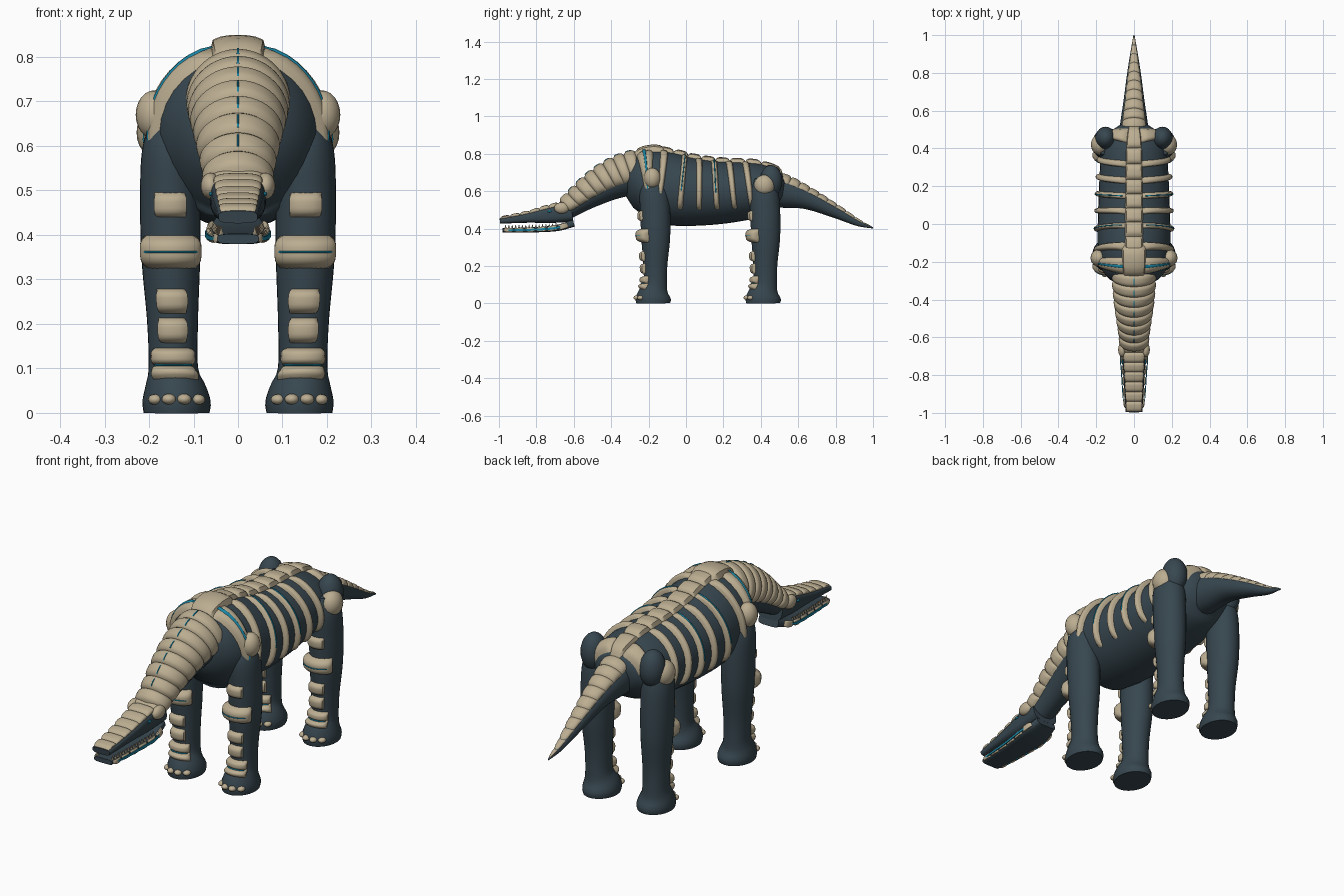
import bpy, bmesh
from math import sin, cos, pi, copysign
from mathutils import Vector, Matrix

if "Cube" in bpy.data.objects:
    bpy.data.objects.remove(bpy.data.objects["Cube"])


def material(name, rgb):
    m = bpy.data.materials.new(name)
    m.use_nodes = True
    m.diffuse_color = (*rgb, 1)
    m.node_tree.nodes["Principled BSDF"].inputs["Base Color"].default_value = (*rgb, 1)
    return m


HIDE = material("dark slate hide", (0.038, 0.062, 0.078))
BONE = material("sandy bone", (0.50, 0.42, 0.285))
GLOW = material("cyan glow", (0.01, 0.24, 0.38))


class Limb:
    """Tube through stations (s, x, other, half width, half depth)."""

    def __init__(self, axis, stations, power=1.0):
        self.axis, self.st, self.power = axis, stations, power

    def at(self, s):
        st = self.st
        s = min(max(s, st[0][0]), st[-1][0])
        i = next(k for k in range(len(st) - 1) if s <= st[k + 1][0])
        a, b = st[i], st[i + 1]
        h = b[0] - a[0]
        t = (s - a[0]) / h

        def slope(k, j):
            lo, hi = st[max(k - 1, 0)], st[min(k + 1, len(st) - 1)]
            return (hi[j] - lo[j]) / (hi[0] - lo[0])
        out = []
        for j in range(1, 5):
            out.append((2*t**3 - 3*t*t + 1) * a[j] + (t**3 - 2*t*t + t) * h * slope(i, j)
                       + (3*t*t - 2*t**3) * b[j] + (t**3 - t*t) * h * slope(i + 1, j))
        return out

    def centre(self, s):
        x, o, _, _ = self.at(s)
        return Vector((x, s, o)) if self.axis == "y" else Vector((x, o, s))

    def point(self, s, a, off=0.0):
        _, _, rx, rn = self.at(s)
        lo, hi = self.st[0][0], self.st[-1][0]
        d = self.centre(min(s + 0.01, hi)) - self.centre(max(s - 0.01, lo))
        n = Vector((0, -d.z, d.y)).normalized()
        sx, cx = (copysign(abs(f) ** self.power, f) for f in (sin(a), cos(a)))
        return self.centre(s) + Vector(((rx + off) * sx, 0, 0)) + n * (rn + off) * cx

    def skin(self, bm, rings=40, sides=32):
        lo, hi = self.st[0][0], self.st[-1][0]
        rows = [[bm.verts.new(self.point(lo + (hi - lo) * i / rings, 2 * pi * j / sides))
                 for j in range(sides)] for i in range(rings + 1)]
        for r, q in zip(rows, rows[1:]):
            for j in range(sides):
                k = (j + 1) % sides
                bm.faces.new((r[j], r[k], q[k], q[j]))
        bm.faces.new(rows[0])
        bm.faces.new(rows[-1])

    def plate(self, bm, s0, s1, a0, a1, thick, lift=-0.004, taper=0.0, slant=0.0, curve=0.0):
        """Domed shell lying on the tube, its rim sunk below the surface."""
        nu, nv = 8, max(8, int((a1 - a0) * 8))
        mid, half = (s0 + s1) / 2, (s1 - s0) / 2
        rows = []
        for i in range(nu + 1):
            u = 2 * i / nu - 1
            row = []
            for j in range(nv + 1):
                v = 2 * j / nv - 1
                f = j / nv
                s = mid + half * u * (1 - taper * f) + slant * f + curve * v * v
                bulge = thick * (1 - u**4) * (1 - v**8)
                row.append(bm.verts.new(self.point(s, a0 + (a1 - a0) * f, lift + bulge)))
            rows.append(row)
        for r, q in zip(rows, rows[1:]):
            for j in range(nv):
                bm.faces.new((r[j], r[j + 1], q[j + 1], q[j]))


def ball(bm, pos, size):
    m = Matrix.Translation(pos) @ Matrix.Diagonal((*size, 1))
    bmesh.ops.create_uvsphere(bm, u_segments=20, v_segments=12, radius=1, matrix=m)


def part(name, mat, build, mirror=False):
    bm = bmesh.new()
    build(bm)
    bmesh.ops.recalc_face_normals(bm, faces=bm.faces)
    me = bpy.data.meshes.new(name)
    bm.to_mesh(me)
    bm.free()
    me.materials.append(mat)
    ob = bpy.data.objects.new(name, me)
    bpy.context.collection.objects.link(ob)
    if mirror:
        ob.modifiers.new("Mirror", "MIRROR").use_clip = False
    bpy.ops.object.select_all(action="DESELECT")
    ob.select_set(True)
    bpy.context.view_layer.objects.active = ob
    bpy.ops.object.shade_smooth_by_angle(angle=0.8)


# Main tubes
torso = Limb("y", [(-.325, 0, .61, .03, .03), (-.31, 0, .61, .09, .09), (-.27, 0, .62, .15, .15),
                   (-.2, 0, .628, .185, .192), (-.1, 0, .615, .192, .197), (0, 0, .6, .192, .187),
                   (.15, 0, .593, .187, .172), (.3, 0, .6, .18, .158), (.4, 0, .608, .17, .142),
                   (.47, 0, .612, .145, .112), (.52, 0, .605, .08, .07)])
neck = Limb("y", [(-.66, 0, .485, .06, .048), (-.58, 0, .54, .066, .062), (-.5, 0, .595, .078, .08),
                  (-.4, 0, .65, .092, .097), (-.3, 0, .685, .1, .108), (-.2, 0, .70, .1, .11)])
tail = Limb("y", [(.44, 0, .605, .085, .09), (.52, 0, .595, .075, .085), (.65, 0, .558, .056, .056),
                  (.8, 0, .49, .036, .034), (.92, 0, .43, .017, .017), (1, 0, .403, .003, .003)])
skull = Limb("y", [(-.995, 0, .44, .044, .014), (-.85, 0, .458, .052, .027),
                   (-.72, 0, .476, .06, .046), (-.61, 0, .492, .064, .055)], 0.6)
jaw = Limb("y", [(-.98, 0, .391, .046, .011), (-.8, 0, .394, .056, .014),
                 (-.68, 0, .405, .064, .017), (-.6, 0, .43, .05, .02)], 0.5)
for name, tube in (("torso", torso), ("neck", neck), ("tail", tail), ("skull", skull), ("lower_jaw", jaw)):
    part(name, HIDE, tube.skin)


# Spine plates along the back
def spine(bm):
    for i in range(9):
        y = -0.27 + i * 0.085
        torso.plate(bm, y, y + 0.095, -0.26, 0.26, 0.024)
    torso.plate(bm, -0.26, -0.14, -0.36, 0.36, 0.032)


part("spine_plates", BONE, spine)

# Ribs: position, half width, lowest angle
RIBS = [(-.215, .027, 2.25), (-.145, .02, 2.2), (-.035, .02, 2.15), (.06, .02, 2.15), (.15, .02, 2.15),
        (.24, .02, 2.2), (.33, .02, 2.2), (.465, .028, 1.35)]


def ribs(bm):
    for y, w, low in RIBS:
        torso.plate(bm, y - w, y + w, 0.2, low, 0.024, taper=0.35, slant=0.015)


def rib_lights(bm):
    for y, w, low in RIBS[0:5:2]:
        torso.plate(bm, y - 0.004, y + 0.004, 0.3, low - 0.5, 0.005, 0.018, slant=0.01)


part("ribs", BONE, ribs, True)
part("rib_lights", GLOW, rib_lights, True)


# Neck bands, overlapping toward the head
def neck_bands(bm):
    for i in range(8):
        y = -0.645 + i * 0.048
        neck.plate(bm, y, y + 0.057, -1.95, 1.95, 0.024, curve=0.012)


def neck_lights(bm):
    for i in range(1, 8):
        y = -0.645 + i * 0.048
        neck.plate(bm, y + 0.01, y + 0.042, -0.025, 0.025, 0.006, 0.017)


part("neck_bands", BONE, neck_bands)
part("neck_lights", GLOW, neck_lights)


# Tail plates
def tail_plates(bm):
    for i in range(10):
        y = 0.49 + i * 0.05
        tail.plate(bm, y, y + 0.058, -1.0, 1.0, 0.016 - i * 0.001, curve=-0.008)


part("tail_plates", BONE, tail_plates)


# Head armour, cheeks, jaw trim and teeth
def head_plates(bm):
    for i in range(7):
        y = -0.995 + i * 0.053
        skull.plate(bm, y, y + 0.06, -0.95, 0.95, 0.014)


def jaw_trim(bm):
    for i in range(6):
        y = -0.975 + i * 0.058
        jaw.plate(bm, y, y + 0.054, 1.0, 1.95, 0.01, -0.002)
    ball(bm, (0.062, -0.665, 0.51), (0.022, 0.04, 0.03))


def teeth(bm):
    for i in range(16):
        y = -0.965 + i * 0.018
        x = jaw.at(y)[2] - 0.009
        bmesh.ops.create_cone(bm, cap_ends=True, segments=6, radius1=0.006, radius2=0.001, depth=0.02,
                              matrix=Matrix.Translation((x, y, jaw.at(y)[1] + 0.018)))


def jaw_lights(bm):
    jaw.plate(bm, -0.96, -0.66, 1.5, 1.62, 0.005, 0.007)
    ball(bm, (0.061, -0.73, 0.492), (0.004, 0.012, 0.005))


part("head_plates", BONE, head_plates)
part("jaw_trim", BONE, jaw_trim, True)
part("teeth", BONE, teeth, True)
part("jaw_and_eye_lights", GLOW, jaw_lights, True)

# Legs: plate height, half height, half angle, thickness
LEG_PLATES = [(.47, .03, .6, .02), (.362, .039, 1.1, .034), (.25, .029, .62, .024),
              (.185, .029, .62, .024), (.125, .022, .95, .026), (.085, .022, .95, .022)]
for name, dy, cap_pos, cap_size in (
        ("front", 0, (.188, -.18, .67), (.042, .045, .055)),
        ("hind", 0.588, (.182, .42, .63), (.046, .055, .058))):
    leg = Limb("z", [(z, x, y + dy, rx, ry) for z, x, y, rx, ry in (
        (0, .138, -.175, .074, .09), (.025, .138, -.175, .077, .095), (.06, .14, -.172, .068, .08),
        (.095, .145, -.165, .056, .064), (.2, .147, -.164, .057, .064), (.35, .151, -.162, .066, .077),
        (.5, .152, -.165, .068, .08), (.6, .15, -.172, .064, .075), (.67, .15, -.178, .04, .045))])

    def leg_plates(bm):
        for z, h, a, t in LEG_PLATES:
            leg.plate(bm, z - h, z + h, -a, a, t)

    def leg_lights(bm):
        for z, a in ((.362, .75), (.105, .7)):
            leg.plate(bm, z - 0.003, z + 0.003, -a, a, 0.006, 0.027 if z > 0.2 else 0.01)

    def toes(bm):
        for a in (-.72, -.24, .24, .72):
            ball(bm, leg.point(0.027, a, -0.004), (0.016, 0.018, 0.012))

    def joint_cap(bm):
        ball(bm, cap_pos, cap_size)

    part(name + "_legs", HIDE, leg.skin, True)
    part(name + "_leg_plates", BONE, leg_plates, True)
    part(name + "_leg_lights", GLOW, leg_lights, True)
    part(name + "_toes", BONE, toes, True)
    part(name + "_joint_caps", BONE, joint_cap, True)

# Dark rear hip muscles
part("rear_hips", HIDE, lambda bm: ball(bm, (.15, .455, .655), (.055, .06, .085)), True)
